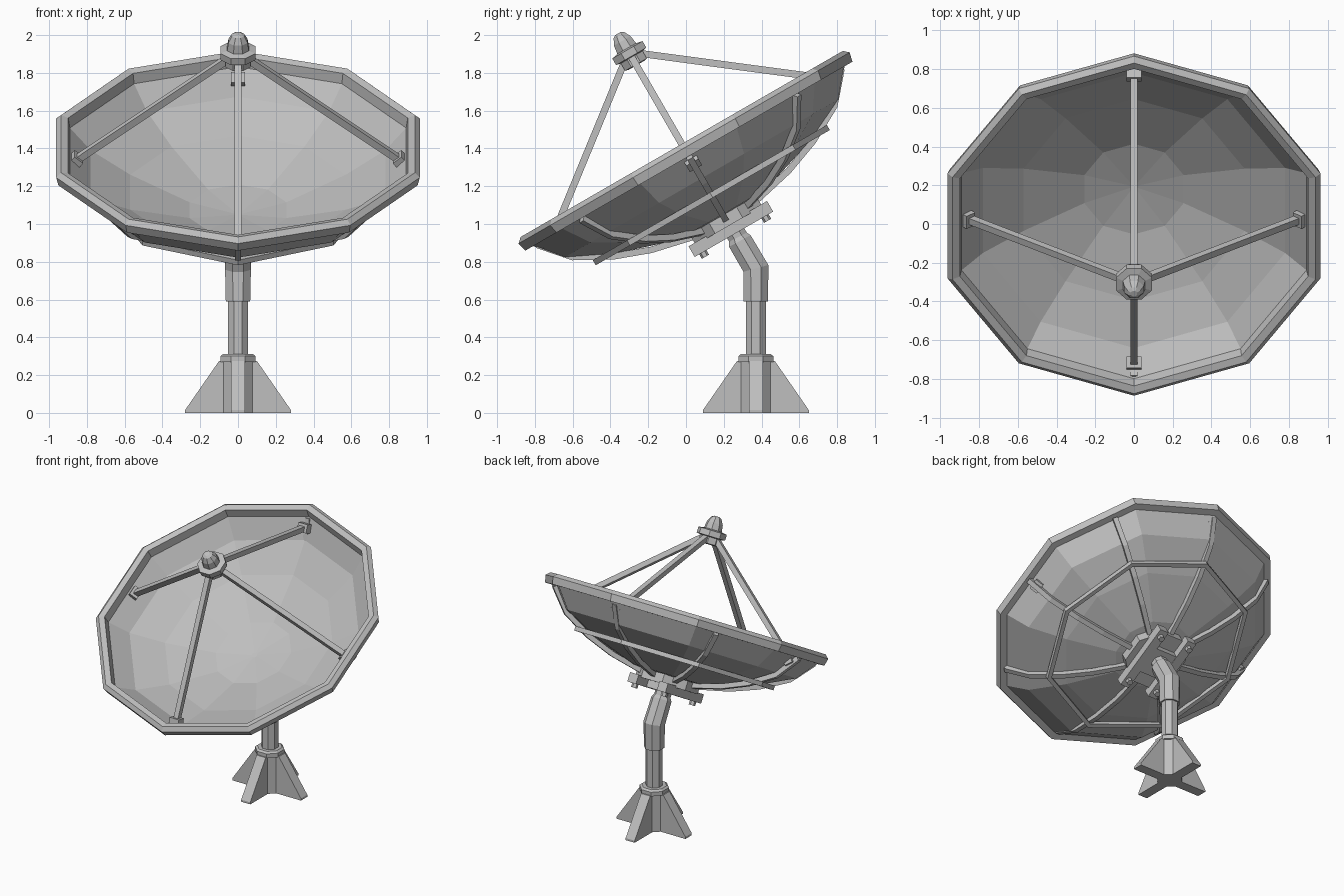
import bpy, bmesh
from math import sin, cos, pi, radians
from mathutils import Matrix, Vector

cube = bpy.data.objects.get("Cube")
if cube:
    bpy.data.objects.remove(cube)

grey = bpy.data.materials.new("light_grey_metal")
grey.use_nodes = True
color = (0.52, 0.52, 0.52, 1)
grey.diffuse_color = color
grey.node_tree.nodes["Principled BSDF"].inputs["Base Color"].default_value = color

DISH = Matrix.Translation((0, 0, 1.385)) @ Matrix.Rotation(radians(30), 4, 'X')
BASE = Matrix.Translation((0, 0.37, 0))


def finish(name, bm, frame):
    bmesh.ops.recalc_face_normals(bm, faces=bm.faces)
    bm.transform(frame)
    mesh = bpy.data.meshes.new(name)
    bm.to_mesh(mesh)
    bm.free()
    mesh.materials.append(grey)
    obj = bpy.data.objects.new(name, mesh)
    bpy.context.collection.objects.link(obj)
    return obj


def bridge(bm, rings, closed):
    pairs = list(zip(rings, rings[1:]))
    if closed:
        pairs.append((rings[-1], rings[0]))
    for a, b in pairs:
        n = len(a)
        for i in range(n):
            j = (i + 1) % n
            bm.faces.new((a[i], a[j], b[j], b[i]))
    if not closed:
        bm.faces.new(rings[0])
        bm.faces.new(rings[-1])


def lathe(name, profile, sides, frame, closed=False, turn=0.0):
    """Turn (radius, height) pairs around z; the first corner lies on +y."""
    bm = bmesh.new()
    rings = []
    for r, z in profile:
        angles = [2 * pi * (i + turn) / sides for i in range(sides)]
        rings.append([bm.verts.new((r * sin(a), r * cos(a), z)) for a in angles])
    bridge(bm, rings, closed)
    return finish(name, bm, frame)


def sweep(name, points, radii, side, frame, sides=4, closed=False):
    """Sweep a regular section along a planar path whose plane normal is side."""
    bm = bmesh.new()
    pts = [Vector(p) for p in points]
    side = Vector(side).normalized()
    n = len(pts)
    rings = []
    for i, p in enumerate(pts):
        before = pts[i - 1] if closed or i else p
        after = pts[(i + 1) % n] if closed or i < n - 1 else p
        tangent = (p - before).normalized() + (after - p).normalized()
        other = tangent.cross(side).normalized()
        ring = []
        for k in range(sides):
            a = 2 * pi * (k + 0.5) / sides
            ring.append(bm.verts.new(p + radii[i] * (cos(a) * side + sin(a) * other)))
        rings.append(ring)
    bridge(bm, rings, closed)
    return finish(name, bm, frame)


def box(name, center, size, frame):
    bm = bmesh.new()
    bmesh.ops.create_cube(bm, size=1)
    bm.transform(Matrix.Translation(center) @ Matrix.Diagonal((*size, 1)))
    return finish(name, bm, frame)


# Ten sided reflector bowl and its rim
bowl = [(0.94, -0.02), (0.82, -0.14), (0.6, -0.25), (0.27, -0.36), (0.02, -0.385)]
back = [(0.02, -0.41), (0.27, -0.385), (0.6, -0.28), (0.84, -0.165), (0.96, -0.02)]
lathe("reflector_bowl", bowl + back, 10, DISH, closed=True)
rim = [(0.935, -0.03), (1.0, -0.03), (1.012, 0.02), (0.985, 0.045), (0.945, 0.035)]
lathe("reflector_rim", rim, 10, DISH, closed=True)

# Eight bent ribs with a ring tying them together
rib = [(0.93, -0.035), (0.9, -0.07), (0.8, -0.185), (0.61, -0.29), (0.42, -0.36), (0.2, -0.41)]
for k in range(8):
    a = k * pi / 4
    path = [(r * sin(a), r * cos(a), z) for r, z in rib]
    sweep("back_rib", path, [0.024] * len(rib), (cos(a), -sin(a), 0), DISH)
hoop = [(0.7 * sin(k * pi / 4), 0.7 * cos(k * pi / 4), -0.268) for k in range(8)]
sweep("rib_ring", hoop, [0.022] * 8, (0, 0, 1), DISH, closed=True)

# Mounting hub, rails and bolts
lathe("mount_hub", [(0.22, -0.385), (0.22, -0.455)], 8, DISH, turn=0.5)
box("hub_cross_plate", (0, 0, -0.475), (0.2, 0.2, 0.06), DISH)
for x in (-0.12, 0.12):
    box("mount_rail", (x, 0, -0.475), (0.07, 0.48, 0.065), DISH)
    for y in (-0.19, 0.19):
        bolt = DISH @ Matrix.Translation((x, y, 0))
        lathe("mount_bolt", [(0.022, -0.5), (0.022, -0.535)], 6, bolt)

# Feed horn on the dish axis
horn = [(0.05, 0.525), (0.072, 0.53), (0.072, 0.575), (0.1, 0.58), (0.1, 0.62),
        (0.062, 0.628), (0.055, 0.675), (0.035, 0.71), (0.018, 0.72)]
lathe("feed_horn", horn, 8, DISH, turn=0.5)

# Four struts with feet on the bowl
for k in range(4):
    a = k * pi / 2
    out = Vector((sin(a), cos(a), 0))
    across = Vector((cos(a), -sin(a), 0))
    path = [out * 0.86 + Vector((0, 0, -0.055)), out * 0.055 + Vector((0, 0, 0.565))]
    sweep("feed_strut", path, [0.026, 0.026], across, DISH)
    foot = DISH @ Matrix.Rotation(-a, 4, 'Z') @ Matrix.Translation((0, 0.865, -0.06))
    box("strut_foot", (0, 0, 0), (0.075, 0.06, 0.07), foot @ Matrix.Rotation(radians(40), 4, 'X'))

# Column with a bent neck
lathe("column", [(0.058, 0.28), (0.058, 0.61)], 8, BASE, turn=0.5)
neck = [(0, 0, 0.59), (0, 0, 0.765), (0, -0.085, 0.91), (0, -0.095, 0.93), (0, -0.15, 1.03)]
sweep("bent_neck", neck, [0.07, 0.074, 0.07, 0.057, 0.057], (1, 0, 0), BASE, sides=8)

# Base socket, collar and four sloped fins
lathe("base_socket", [(0.088, 0.0), (0.088, 0.28)], 8, BASE, turn=0.5)
lathe("base_collar", [(0.1, 0.27), (0.1, 0.3), (0.085, 0.312)], 8, BASE, turn=0.5)
fin = [(0.03, 0.0), (0.28, 0.0), (0.28, 0.015), (0.1, 0.275), (0.03, 0.275)]
for k in range(4):
    bm = bmesh.new()
    rings = [[bm.verts.new((x, y, z)) for y, z in fin] for x in (-0.037, 0.037)]
    bridge(bm, rings, False)
    finish("base_fin", bm, BASE @ Matrix.Rotation(k * pi / 2, 4, 'Z'))
